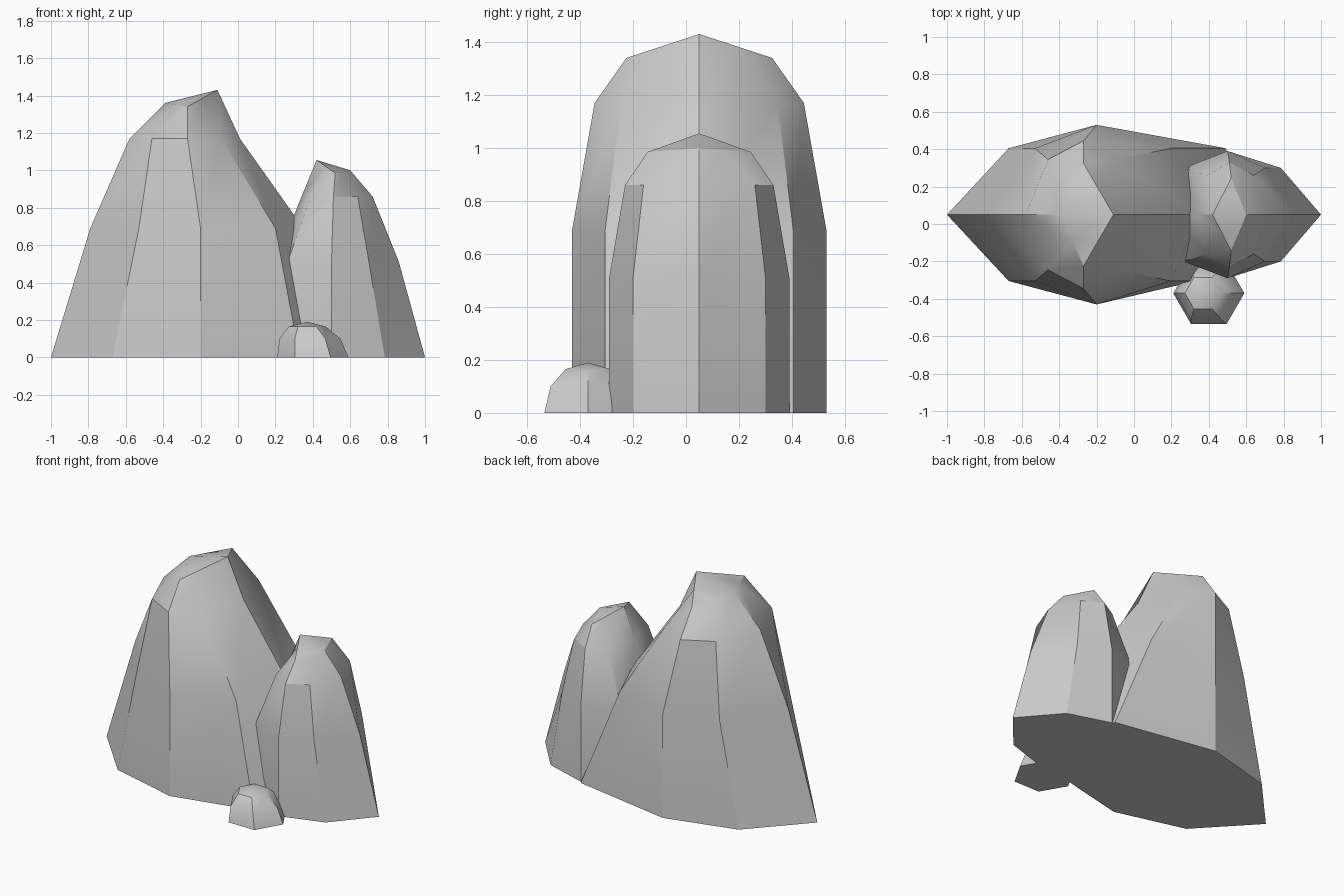
import bpy, bmesh, math

if "Cube" in bpy.data.objects:
    bpy.data.objects.remove(bpy.data.objects["Cube"])

CY = 0.05  # shared symmetry plane of the two large rocks


def finish(name, bm, angle):
    bmesh.ops.recalc_face_normals(bm, faces=bm.faces)
    me = bpy.data.meshes.new(name)
    bm.to_mesh(me)
    bm.free()
    ob = bpy.data.objects.new(name, me)
    bpy.context.collection.objects.link(ob)
    bpy.ops.object.select_all(action='DESELECT')
    bpy.context.view_layer.objects.active = ob
    ob.select_set(True)
    if angle:
        bpy.ops.object.shade_smooth_by_angle(angle=math.radians(angle))
    return ob


def bridge(bm, a, b):
    n = len(a)
    for i in range(n):
        bm.faces.new((a[i], a[(i + 1) % n], b[(i + 1) % n], b[i]))


def rock(name, rings, top, back_shift=0.0):
    """rings: z, five x stations left to right, half depth at diagonals and middle.
    top: left, right and side corner of the ridged cap as (x, half depth, z)."""
    bm = bmesh.new()
    loops = []
    for z, xs, hd, hm in rings:
        hs = (0, hd, hm, hd, 0)
        pts = [(x, CY - h, z) for x, h in zip(xs, hs)]
        pts += [(xs[i], CY + hs[i], z) for i in (3, 2, 1)]
        loops.append([bm.verts.new(p) for p in pts])
    loops[0][5].co.x += back_shift
    # ridged diamond cap with midpoints so it joins the eight-sided body
    left, right, side = top
    mid = lambda a, b: tuple((p + q) / 2 for p, q in zip(a, b))
    half = [left, mid(left, side), side, mid(side, right), right]
    pts = [(x, CY - h, z) for x, h, z in half]
    pts += [(half[i][0], CY + half[i][1], half[i][2]) for i in (3, 2, 1)]
    loops.append([bm.verts.new(p) for p in pts])
    for a, b in zip(loops, loops[1:]):
        bridge(bm, a, b)
    t = loops[-1]
    bm.faces.new(t[:5])
    bm.faces.new(t[4:] + t[:1])
    bm.faces.new(loops[0][::-1])
    return finish(name, bm, 30)


# tall rock
rock("tall_rock", [
    (0.00, (-1.00, -0.67, -0.20, 0.33, 0.60), 0.355, 0.48),
    (0.69, (-0.79, -0.53, -0.20, 0.20, 0.35), 0.355, 0.48),
    (1.17, (-0.58, -0.46, -0.27, -0.09, 0.01), 0.295, 0.395),
], ((-0.39, 0, 1.36), (-0.11, 0, 1.43), (-0.27, 0.275, 1.34)), 0.16)

# short rock
rock("short_rock", [
    (0.00, (0.20, 0.33, 0.50, 0.785, 1.00), 0.25, 0.34),
    (0.51, (0.20, 0.265, 0.50, 0.70, 0.86), 0.25, 0.34),
    (0.86, (0.34, 0.39, 0.51, 0.64, 0.72), 0.21, 0.28),
], ((0.42, 0, 1.055), (0.60, 0, 1.00), (0.52, 0.195, 0.985)))

# pebble at the foot
bm = bmesh.new()
loops = []
for z, cx, r in ((0, 0.40, 0.19), (0.10, 0.385, 0.163), (0.165, 0.37, 0.098)):
    loops.append([bm.verts.new((cx + r * math.cos(i * math.pi / 3),
                                -0.37 + r * math.sin(i * math.pi / 3), z))
                  for i in range(6)])
for a, b in zip(loops, loops[1:]):
    bridge(bm, a, b)
apex = bm.verts.new((0.37, -0.37, 0.19))
for i in range(6):
    bm.faces.new((loops[-1][i], loops[-1][(i + 1) % 6], apex))
bm.faces.new(loops[0][::-1])
finish("pebble", bm, 30)
